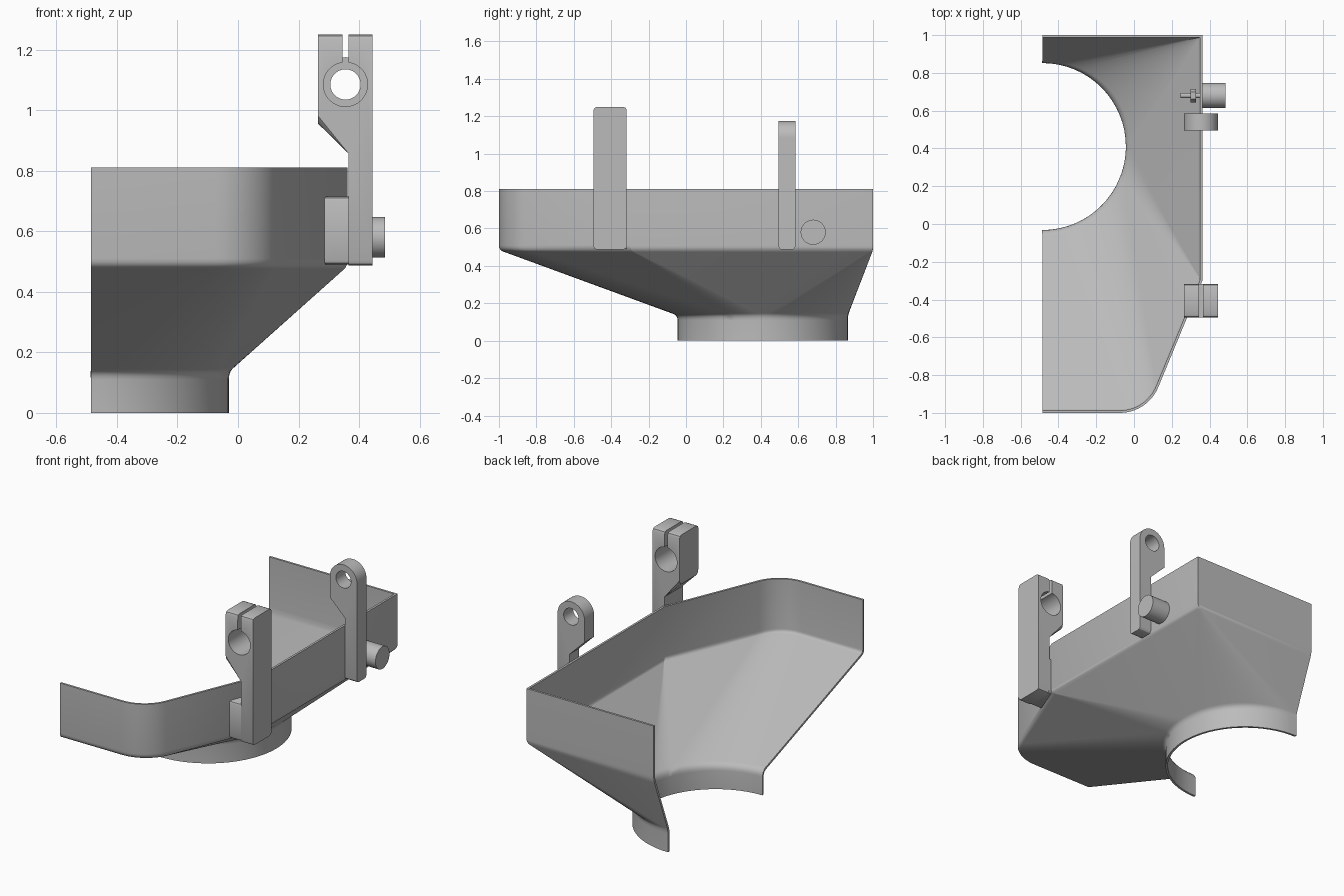
import bpy, bmesh
from math import sin, cos, pi, radians, atan2
from mathutils import Vector, Matrix

if "Cube" in bpy.data.objects:
    bpy.data.objects.remove(bpy.data.objects["Cube"])

grey = bpy.data.materials.new("plain_grey")
grey.use_nodes = True
COLOR = (0.5, 0.5, 0.5, 1)
grey.diffuse_color = COLOR
grey.node_tree.nodes["Principled BSDF"].inputs["Base Color"].default_value = COLOR
parts = []


def make(name, bm):
    me = bpy.data.meshes.new(name)
    bm.to_mesh(me)
    bm.free()
    me.materials.append(grey)
    ob = bpy.data.objects.new(name, me)
    bpy.context.collection.objects.link(ob)
    parts.append(ob)
    return ob


def apply_modifiers(ob):
    bpy.context.view_layer.update()
    deps = bpy.context.evaluated_depsgraph_get()
    me = bpy.data.meshes.new_from_object(ob.evaluated_get(deps))
    ob.modifiers.clear()
    ob.data = me


def prism(pts, depth):
    """Closed profile of 3D points, extruded along a vector."""
    bm = bmesh.new()
    face = bm.faces.new([bm.verts.new(p) for p in pts])
    ext = bmesh.ops.extrude_face_region(bm, geom=[face])
    bmesh.ops.translate(bm, vec=depth, verts=[v for v in ext["geom"] if isinstance(v, bmesh.types.BMVert)])
    bmesh.ops.recalc_face_normals(bm, faces=bm.faces)
    return bm


def x_cylinder(name, radius, x0, x1, y, z, sides):
    bm = bmesh.new()
    mat = Matrix.Translation(((x0 + x1) / 2, y, z)) @ Matrix.Rotation(pi / 2, 4, 'Y')
    bmesh.ops.create_cone(bm, cap_ends=True, segments=sides, radius1=radius,
                          radius2=radius, depth=x1 - x0, matrix=mat)
    return make(name, bm)


# Hopper half: each column pairs a rim point with a direction on the round outlet
CUT, SIDE, RIM, OUTLET = -0.485, 0.362, 0.485, 0.135
CENTRE_Y, RADIUS, BEND = 0.41, 0.455, 0.22
turn = atan2(0.56, 0.23)
columns = [(CUT, -1, -pi / 2)]
for i in range(13):
    a = turn * i / 12
    columns.append((-0.075 + BEND * sin(a), -1 + BEND * (1 - cos(a)), a - pi / 2))
for i in range(7):
    columns.append((SIDE, -0.30, (turn - pi / 2) * (1 - i / 6)))
for i in range(17):
    columns.append((SIDE, 1, pi / 2 * i / 16))
columns.append((CUT, 1, pi / 2))


def rounded(a, b, c):
    """Small fillet at b on the way from a to c."""
    return [a.lerp(b, t).lerp(b.lerp(c, t), t) for t in (0, 0.25, 0.5, 0.75, 1)]


bm = bmesh.new()
grid = []
for x, y, a in columns:
    rim = Vector((x, y, RIM))
    out = Vector((CUT + RADIUS * cos(a), CENTRE_Y + RADIUS * sin(a), OUTLET))
    up, step = Vector((0, 0, 0.025)), (out - rim).normalized() * 0.025
    line = [Vector((x, y, 0.81))]
    line += rounded(rim + up, rim, rim + step)
    line += rounded(out - step, out, out - up)
    line.append(Vector((out.x, out.y, 0)))
    grid.append([bm.verts.new(p) for p in line])
for left, right in zip(grid, grid[1:]):
    for j in range(len(left) - 1):
        bm.faces.new((left[j], left[j + 1], right[j + 1], right[j]))
bmesh.ops.remove_doubles(bm, verts=bm.verts, dist=0.0002)
hopper = make("hopper_shell", bm)
wall = hopper.modifiers.new("wall", 'SOLIDIFY')
wall.thickness, wall.offset, wall.use_even_offset = 0.013, -1, True
apply_modifiers(hopper)

# Bracket arms share the strip, the slanted neck and the bore position
BORE = Vector((0.355, 1.085))
IN, OUT, HEAD = 0.365, 0.445, 0.265


def bracket(name, head, y0, y1, bevel_top, segments):
    outline = [(IN, 0.487), (OUT, 0.487)] + head + [(HEAD, 0.955), (IN, 0.857)]
    bm = prism([(x, y0, z) for x, z in outline], (0, y1 - y0, 0))
    edges = []
    for e in bm.edges:
        p, q = (v.co for v in e.verts)
        flat = abs(p.y - q.y) < 0.001 and abs(p.x - q.x) > 0.03
        away = all((Vector((v.x, v.z)) - BORE).length > 0.1 for v in (p, q))
        if flat and away and (bevel_top or max(p.z, q.z) < 0.6):
            edges.append(e)
    bmesh.ops.bevel(bm, geom=edges, offset=0.018, offset_type='OFFSET',
                    segments=segments, profile=0.5, affect='EDGES')
    return make(name, bm)


# Front clamp arm: bore open to the top through a slit
head = [(OUT, 1.25), (0.365, 1.25)]
gap = 0.14
for i in range(41):
    a = pi / 2 - gap - (2 * pi - 2 * gap) * i / 40
    head.append((BORE.x + 0.073 * cos(a), BORE.y + 0.073 * sin(a)))
head += [(0.345, 1.25), (HEAD, 1.25)]
bracket("front_clamp_arm", head, -0.495, -0.317, True, 2)

# Wedge foot that fills between the slanted wall and the clamp arm
foot = prism([(0.285, -0.49, 0.49), (0.37, -0.49, 0.49), (0.37, -0.317, 0.49), (0.352, -0.317, 0.49)],
             (0, 0, 0.225))
edges = [e for e in foot.edges if all(v.co.y < -0.4 for v in e.verts)
         and abs(e.verts[0].co.z - e.verts[1].co.z) < 0.01]
bmesh.ops.bevel(foot, geom=edges, offset=0.015, segments=2, profile=0.5, affect='EDGES')
make("front_arm_foot", foot)

# Rear pivot arm: round head with a drilled bore
head = [(BORE.x + 0.09 * cos(pi * i / 24), BORE.y + 0.09 * sin(pi * i / 24)) for i in range(25)]
rear = bracket("rear_pivot_arm", head, 0.495, 0.585, False, 3)
bm = bmesh.new()
bmesh.ops.create_cone(bm, cap_ends=True, segments=40, radius1=0.05, radius2=0.05, depth=0.4,
                      matrix=Matrix.Translation((BORE.x, 0.54, BORE.y)) @ Matrix.Rotation(pi / 2, 4, 'X'))
cutter = make("bore_cutter", bm)
cutter.hide_render = True
drill = rear.modifiers.new("bore", 'BOOLEAN')
drill.object, drill.operation, drill.solver = cutter, 'DIFFERENCE', 'EXACT'
apply_modifiers(rear)
parts.remove(cutter)
bpy.data.objects.remove(cutter)

# Round knob outside the wall, with its stud and nut inside
x_cylinder("side_knob", 0.067, 0.36, 0.485, 0.68, 0.58, 40)
x_cylinder("knob_stud", 0.014, 0.247, 0.365, 0.68, 0.58, 16)
x_cylinder("stud_nut", 0.036, 0.3, 0.328, 0.68, 0.58, 6)

# Smooth curved surfaces, keep hard edges
bpy.ops.object.select_all(action='DESELECT')
for ob in parts:
    ob.select_set(True)
bpy.context.view_layer.objects.active = parts[0]
bpy.ops.object.shade_smooth_by_angle(angle=radians(30))
